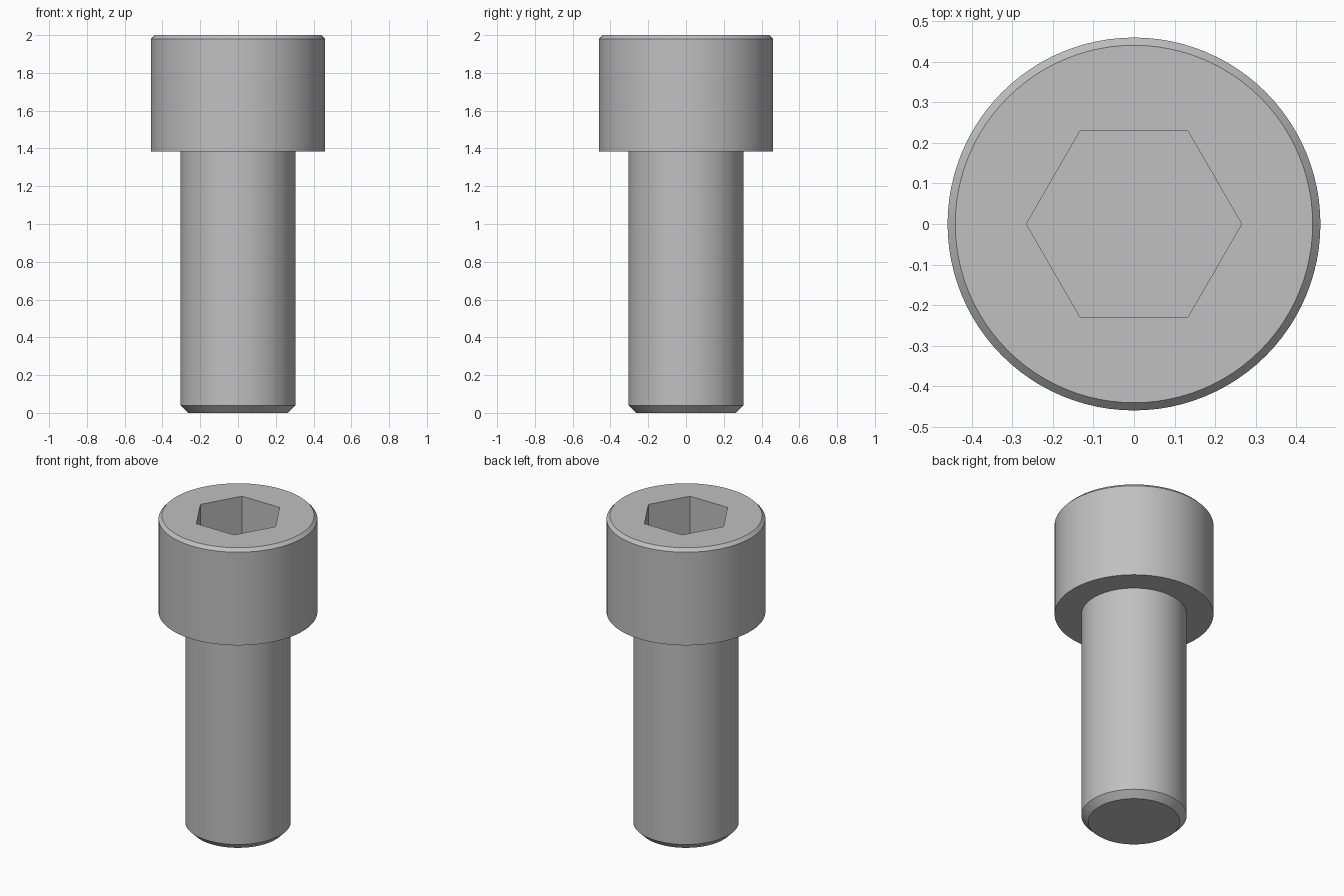
import bpy, bmesh
from math import cos, sin, pi, radians

SEGMENTS = 96          # a multiple of six, so the socket corners stay sharp

cube = bpy.data.objects.get("Cube")
if cube:
    bpy.data.objects.remove(cube, do_unlink=True)

steel = bpy.data.materials.new("grey steel")
steel.use_nodes = True
colour = (0.53, 0.53, 0.53, 1)
steel.diffuse_color = colour
steel.node_tree.nodes["Principled BSDF"].inputs["Base Color"].default_value = colour


def round_radius(size, angle):
    return size


def hex_radius(flat, angle):
    """Distance to the side of a hexagon whose corners lie on the x axis."""
    return flat / cos(angle % (pi / 3) - pi / 6)


def add_ring(bm, shape, size, z):
    ring = []
    for i in range(SEGMENTS):
        a = 2 * pi * i / SEGMENTS
        r = shape(size, a)
        ring.append(bm.verts.new((r * cos(a), r * sin(a), z)))
    return ring


# Outer surface from the tip up, then down into the hex socket
sections = [
    (round_radius, 0.265, 0.0),     # tip
    (round_radius, 0.305, 0.04),    # tip chamfer
    (round_radius, 0.305, 1.385),   # shank top
    (round_radius, 0.46, 1.385),    # underside of head
    (round_radius, 0.46, 1.98),     # head side
    (round_radius, 0.441, 2.0),     # head chamfer
    (hex_radius, 0.23, 2.0),        # socket mouth
    (hex_radius, 0.23, 1.69),       # socket floor
]

bm = bmesh.new()
rings = [add_ring(bm, *section) for section in sections]
for low, high in zip(rings, rings[1:]):
    for i in range(SEGMENTS):
        j = (i + 1) % SEGMENTS
        bm.faces.new((low[i], low[j], high[j], high[i]))
bm.faces.new(rings[0][::-1])
bm.faces.new(rings[-1])
bmesh.ops.recalc_face_normals(bm, faces=bm.faces)

mesh = bpy.data.meshes.new("socket_head_screw")
bm.to_mesh(mesh)
bm.free()
mesh.materials.append(steel)
screw = bpy.data.objects.new("socket_head_screw", mesh)
bpy.context.collection.objects.link(screw)

# Smooth barrel with crisp chamfers and socket edges
bpy.ops.object.select_all(action="DESELECT")
screw.select_set(True)
bpy.context.view_layer.objects.active = screw
bpy.ops.object.shade_smooth_by_angle(angle=radians(25))
